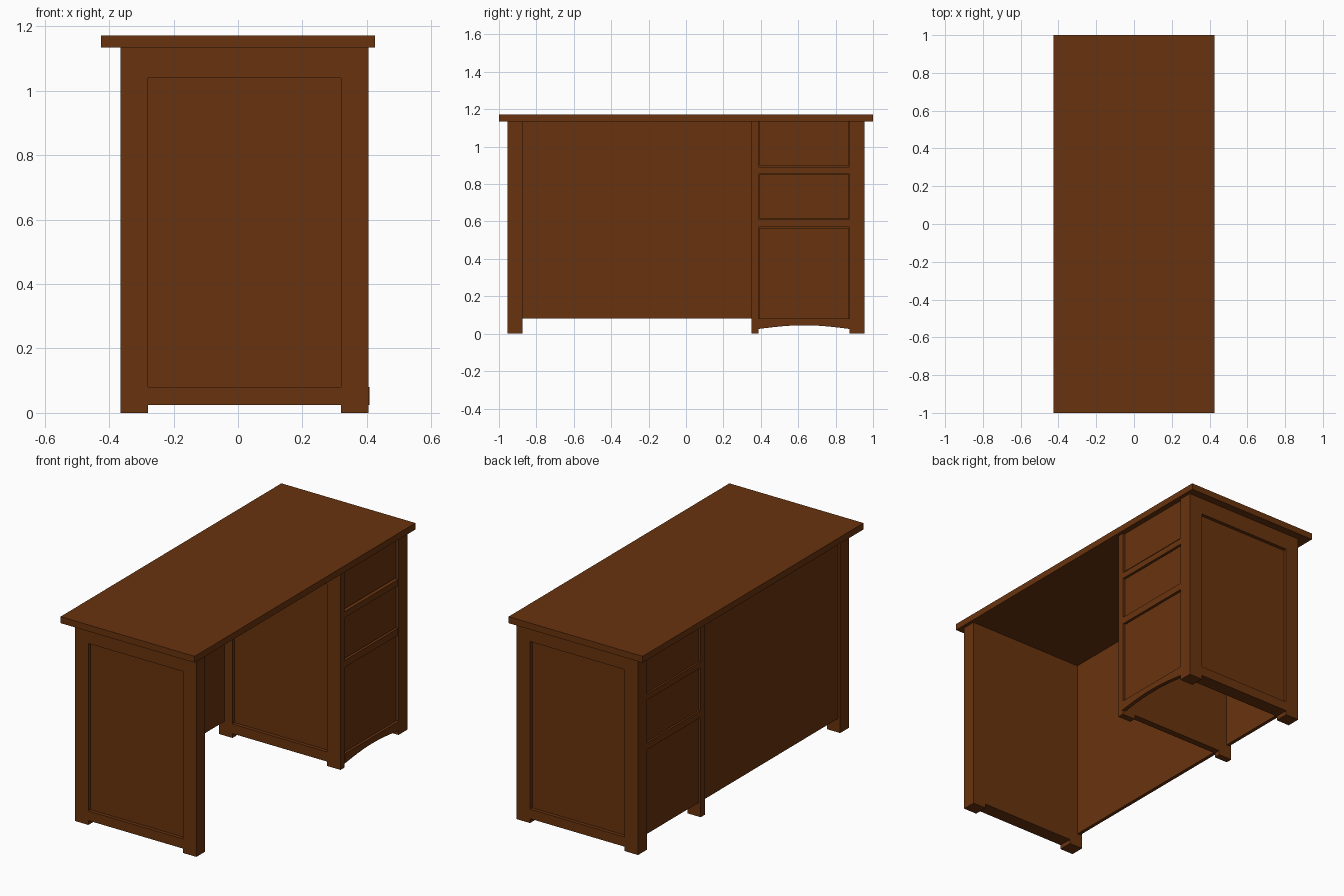
import bpy, bmesh, math

if "Cube" in bpy.data.objects:
    bpy.data.objects.remove(bpy.data.objects["Cube"])

wood = bpy.data.materials.new("brown_wood")
wood.diffuse_color = (0.141, 0.033, 0.0045, 1)
wood.use_nodes = True
wood.node_tree.nodes["Principled BSDF"].inputs["Base Color"].default_value = wood.diffuse_color


def finish(name, bm):
    bmesh.ops.recalc_face_normals(bm, faces=bm.faces)
    mesh = bpy.data.meshes.new(name)
    bm.to_mesh(mesh)
    bm.free()
    mesh.materials.append(wood)
    obj = bpy.data.objects.new(name, mesh)
    bpy.context.collection.objects.link(obj)
    return obj


def box(name, x, y, z):
    """Box from (min, max) pairs on each axis."""
    bm = bmesh.new()
    bmesh.ops.create_cube(bm, size=1)
    for v in bm.verts:
        v.co = [lo + (c + 0.5) * (hi - lo) for c, (lo, hi) in zip(v.co, (x, y, z))]
    return finish(name, bm)


X0, X1 = -0.365, 0.405      # outer faces of the legs
LX0, LX1 = -0.28, 0.32      # inner faces of the legs
TOP = 1.135                 # underside of the desktop
RECESS = 0.02


def framed_side(name, y0, y1, outward):
    """Two legs, two rails and a panel recessed on the outward side."""
    box(name + "_back_leg", (X0, LX0), (y0, y1), (0, TOP))
    box(name + "_front_leg", (LX1, X1), (y0, y1), (0, TOP))
    box(name + "_top_rail", (LX0, LX1), (y0, y1), (1.04, TOP))
    box(name + "_bottom_rail", (LX0, LX1), (y0, y1), (0.025, 0.08))
    py = (y0 + RECESS, y1) if outward < 0 else (y0, y1 - RECESS)
    box(name + "_panel", (LX0, LX1), py, (0.08, 1.04))


# Desktop
box("desktop", (-0.425, 0.425), (-1, 1), (TOP, 1.172))

# Far end, pedestal inner side, pedestal outer side
framed_side("end", -0.955, -0.875, -1)
framed_side("pedestal_inner", 0.35, 0.388, -1)
framed_side("pedestal_outer", 0.875, 0.955, 1)

# Modesty panel, running on behind the pedestal
box("modesty_panel", (-0.352, -0.332), (-0.875, 0.35), (0.08, TOP))
box("pedestal_back", (-0.352, -0.332), (0.388, 0.875), (0.08, TOP))

# Drawer fronts
for i, z in enumerate([(0.08, 0.565), (0.615, 0.85), (0.90, TOP)]):
    box(f"drawer_front_{i + 1}", (0.36, 0.393), (0.392, 0.871), z)

# Rails between drawers, on front and back of the pedestal
for i, z in enumerate([(0.57, 0.61), (0.855, 0.89)]):
    box(f"drawer_rail_{i + 1}", (0.35, 0.402), (0.388, 0.875), z)
    box(f"back_rail_{i + 1}", (X0 + 0.002, -0.33), (0.388, 0.875), z)

# Slim frame backing that closes the gaps round the drawers
box("drawer_backing", (0.345, 0.38), (0.388, 0.875), (0.08, TOP))

# Arched apron below the drawers
N = 12
ya, yb = 0.385, 0.878
profile = [(yb, 0.08), (ya, 0.08)]
for i in range(N + 1):
    t = i / N
    profile.append((ya + (yb - ya) * t, 0.025 + 0.02 * math.sin(math.pi * t)))
bm = bmesh.new()
face = bm.faces.new([bm.verts.new((0.385, y, z)) for y, z in profile])
ext = bmesh.ops.extrude_face_region(bm, geom=[face])
bmesh.ops.translate(bm, vec=(0.023, 0, 0),
                    verts=[g for g in ext["geom"] if isinstance(g, bmesh.types.BMVert)])
finish("arched_apron", bm)
